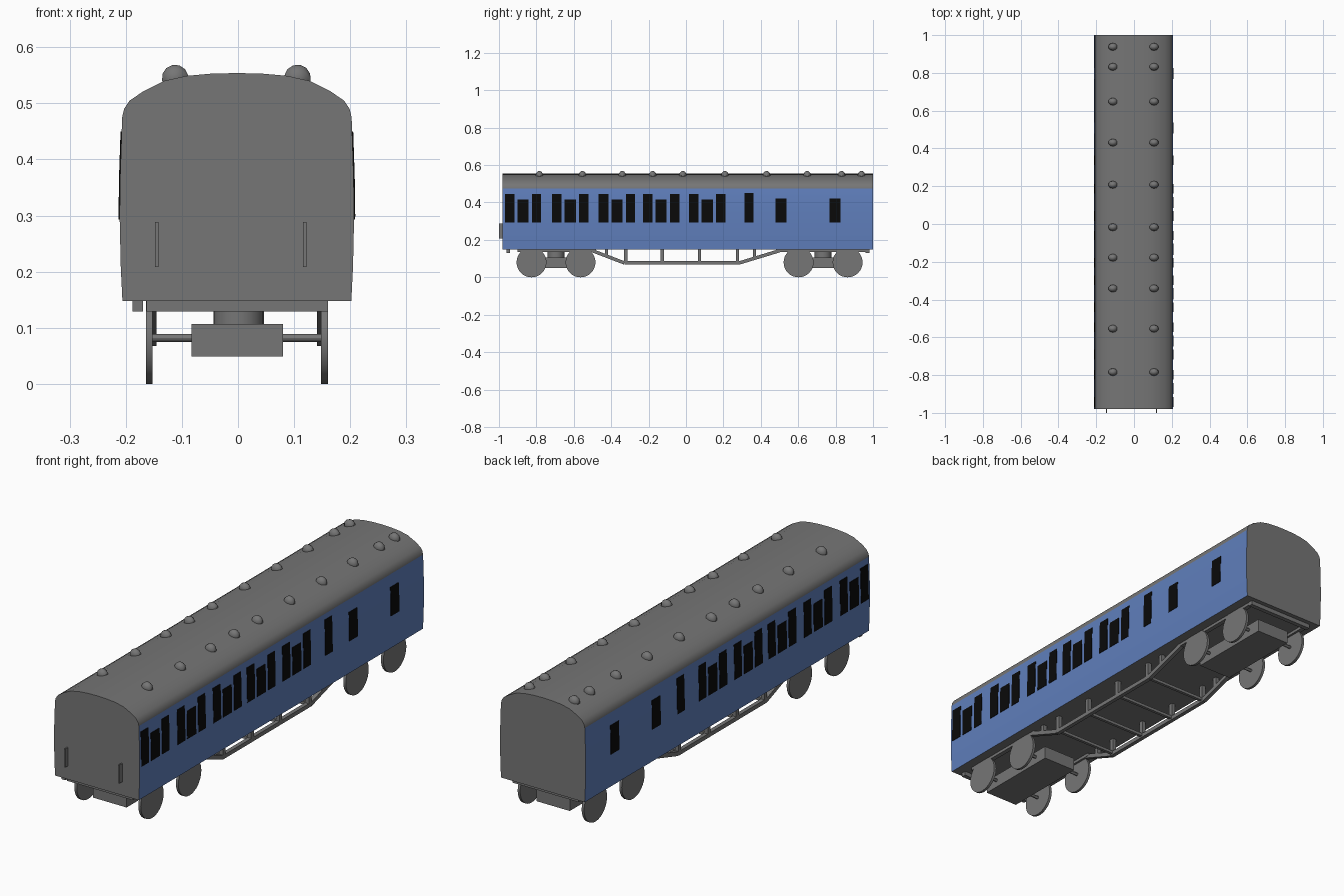
import bpy, bmesh, math
from mathutils import Vector, Matrix

if "Cube" in bpy.data.objects:
    bpy.data.objects.remove(bpy.data.objects["Cube"])

CX = -0.002  # body centre line


def material(name, rgb):
    m = bpy.data.materials.new(name)
    m.diffuse_color = (*rgb, 1)
    m.use_nodes = True
    m.node_tree.nodes["Principled BSDF"].inputs["Base Color"].default_value = m.diffuse_color
    return m


GREY = material("grey", (0.18, 0.18, 0.18))
BLUE = material("blue", (0.115, 0.21, 0.50))
BLACK = material("black", (0.003, 0.003, 0.003))


def finish(bm, name, mats, smooth=None):
    bmesh.ops.recalc_face_normals(bm, faces=bm.faces)
    me = bpy.data.meshes.new(name)
    bm.to_mesh(me)
    bm.free()
    ob = bpy.data.objects.new(name, me)
    bpy.context.collection.objects.link(ob)
    for m in mats:
        me.materials.append(m)
    if smooth:
        bpy.ops.object.select_all(action='DESELECT')
        ob.select_set(True)
        bpy.context.view_layer.objects.active = ob
        bpy.ops.object.shade_smooth_by_angle(angle=math.radians(smooth))
    return ob


def prism(bm, profile, y0, y1):
    """Extrude a closed xz profile from y0 to y1."""
    f = bm.faces.new([bm.verts.new((x, y0, z)) for x, z in profile])
    ext = bmesh.ops.extrude_face_region(bm, geom=[f], use_keep_orig=True)
    vs = [g for g in ext["geom"] if isinstance(g, bmesh.types.BMVert)]
    bmesh.ops.translate(bm, verts=vs, vec=(0, y1 - y0, 0))


def box(bm, x0, x1, y0, y1, z0, z1):
    prism(bm, [(x0, z0), (x1, z0), (x1, z1), (x0, z1)], y0, y1)


def beam(bm, a, b, t):
    """Square bar of thickness t between two points."""
    a, b = Vector(a), Vector(b)
    d = b - a
    m = Matrix.Translation((a + b) / 2) @ d.to_track_quat('Z', 'X').to_matrix().to_4x4() \
        @ Matrix.Diagonal((t, t, d.length, 1))
    bmesh.ops.create_cube(bm, size=1, matrix=m)


def cylinder(bm, centre, r, depth, axis, seg):
    rot = Matrix.Rotation(math.pi / 2, 4, 'Y') if axis == 'X' else Matrix()
    bmesh.ops.create_cone(bm, cap_ends=True, segments=seg, radius1=r, radius2=r,
                          depth=depth, matrix=Matrix.Translation(centre) @ rot)


# Coach body: bowed sides and arched roof
SIDE = [(0.204, 0.148), (0.207, 0.21), (0.209, 0.30), (0.208, 0.37), (0.2045, 0.475)]
ROOF = [(0.201, 0.49), (0.191, 0.505), (0.166, 0.522), (0.13, 0.540),
        (0.09, 0.549), (0.045, 0.553)]
half = SIDE + ROOF
outline = [(CX + x, z) for x, z in half] + [(CX, 0.554)] + \
          [(CX - x, z) for x, z in reversed(half)]
bm = bmesh.new()
prism(bm, outline, -0.98, 1.0)
bm.normal_update()
for f in bm.faces:
    if abs(f.normal.x) > 0.9 and f.calc_center_median().z < 0.475:
        f.material_index = 1
finish(bm, "coach_body", [GREY, BLUE], 30)


# Windows: thin plates following the bowed sides
def side_x(z):
    for (x0, z0), (x1, z1) in zip(SIDE, SIDE[1:]):
        if z <= z1:
            return x0 + (x1 - x0) * (z - z0) / (z1 - z0)


LOW, SHORT, TALL = 0.293, 0.415, 0.446
windows = [(0.337, 0.05, 0.45), (0.508, 0.058, 0.42), (0.797, 0.058, 0.42)]
for c in (-0.871, -0.619, -0.369, -0.133, 0.114):
    windows += [(c - 0.072, 0.052, TALL), (c, 0.06, SHORT), (c + 0.072, 0.05, TALL)]
bm = bmesh.new()
for s in (-1, 1):
    for y, w, top in windows:
        zs = (LOW, 0.30, 0.37, top)
        pts = [(CX + s * (side_x(z) + 0.002), z) for z in zs]
        pts += [(CX + s * (side_x(z) - 0.003), z) for z in reversed(zs)]
        prism(bm, pts, y - w / 2, y + w / 2)
finish(bm, "windows", [BLACK])

# Roof ventilators: small domes in two rows
bm = bmesh.new()
for x, tilt in ((-0.112, -0.2), (0.106, 0.2)):
    for y in (0.938, 0.832, 0.648, 0.431, 0.208, -0.017, -0.178, -0.341, -0.554, -0.784):
        m = Matrix.Translation((x, y, 0.545)) @ Matrix.Rotation(tilt, 4, 'Y') \
            @ Matrix.Diagonal((0.025, 0.02, 0.024, 1))
        bmesh.ops.create_uvsphere(bm, u_segments=10, v_segments=6, radius=1, matrix=m)
finish(bm, "roof_ventilators", [GREY], 40)

# Front grab rails
bm = bmesh.new()
for x in (-0.145, 0.119):
    box(bm, x - 0.003, x + 0.003, -1.0, -0.978, 0.208, 0.289)
finish(bm, "front_grab_rails", [GREY])

# Underframe: end beams, sole bars and a side step box
bm = bmesh.new()
for y0, y1 in ((-0.96, -0.94), (0.96, 0.98)):
    box(bm, -0.163, 0.16, y0, y1, 0.129, 0.15)
for s in (-1, 1):
    x = CX + s * 0.151
    for y0, y1 in ((-0.90, -0.48), (0.48, 0.97)):
        box(bm, x - 0.01, x + 0.01, y0, y1, 0.135, 0.15)
box(bm, -0.188, -0.169, -0.96, -0.94, 0.129, 0.15)
finish(bm, "underframe", [GREY])

# Truss rods with posts and cross bars
bm = bmesh.new()
for s in (-1, 1):
    x = CX + s * 0.152
    path = [(x, -0.50, 0.142), (x, -0.33, 0.077), (x, 0.285, 0.077), (x, 0.50, 0.142)]
    for a, b in zip(path, path[1:]):
        beam(bm, a, b, 0.018)
    for y, z in ((-0.425, 0.115), (-0.323, 0.08), (-0.126, 0.08),
                 (0.072, 0.08), (0.275, 0.08), (0.366, 0.105)):
        beam(bm, (x, y, z), (x, y, 0.15), 0.018)
for y in (-0.323, -0.126, 0.072, 0.275):
    beam(bm, (CX - 0.15, y, 0.081), (CX + 0.15, y, 0.081), 0.013)
finish(bm, "truss_frame", [GREY])

# Bogies: frame box, pivot, axles and disc wheels
for name, axles in (("front", (-0.826, -0.564)), ("rear", (0.602, 0.864))):
    mid = sum(axles) / 2
    bm = bmesh.new()
    box(bm, -0.083, 0.08, mid - 0.195, mid + 0.195, 0.049, 0.107)
    finish(bm, name + "_bogie_frame", [GREY])
    bm = bmesh.new()
    cylinder(bm, (CX + 0.003, mid, 0.128), 0.045, 0.044, 'Z', 24)
    finish(bm, name + "_bogie_pivot", [GREY], 30)
    bm = bmesh.new()
    for y in axles:
        cylinder(bm, (CX, y, 0.082), 0.007, 0.304, 'X', 12)
        for s in (-1, 1):
            cylinder(bm, (CX + s * 0.156, y, 0.08), 0.08, 0.012, 'X', 32)
    finish(bm, name + "_wheels", [GREY], 30)
